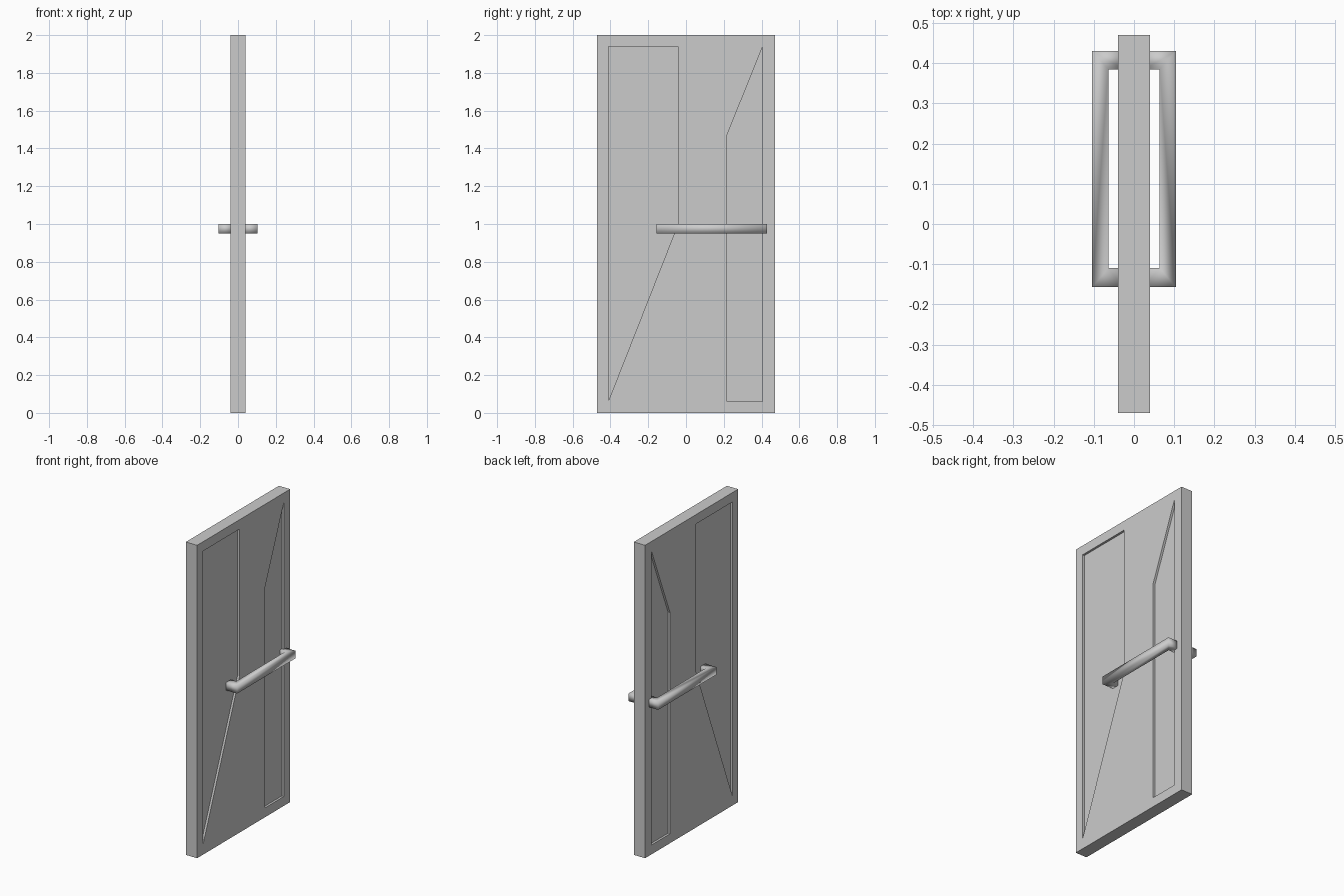
import bpy, bmesh
from mathutils import Vector

if "Cube" in bpy.data.objects:
    bpy.data.objects.remove(bpy.data.objects["Cube"])


def prism(name, pts, offset):
    """Extrude a closed polygon of 3D points along offset."""
    bm = bmesh.new()
    face = bm.faces.new([bm.verts.new(p) for p in pts])
    new = bmesh.ops.extrude_face_region(bm, geom=[face])["geom"]
    bmesh.ops.translate(bm, vec=Vector(offset),
                        verts=[v for v in new if isinstance(v, bmesh.types.BMVert)])
    bmesh.ops.recalc_face_normals(bm, faces=bm.faces)
    return finish(name, bm)


def finish(name, bm):
    mesh = bpy.data.meshes.new(name)
    bm.to_mesh(mesh)
    bm.free()
    obj = bpy.data.objects.new(name, mesh)
    bpy.context.collection.objects.link(obj)
    return obj


# Door slab
T, DEPTH = 0.04, 0.014
door = prism("door_slab", [(-T, -0.47, 0), (-T, 0.47, 0), (-T, 0.47, 2), (-T, -0.47, 2)],
             (2 * T, 0, 0))

# Recessed panels, cut into both faces
panels = {
    "wide_panel": [(-0.41, 1.94), (-0.042, 1.94), (-0.042, 1.0), (-0.41, 0.065)],
    "narrow_panel": [(0.406, 1.94), (0.217, 1.47), (0.217, 0.06), (0.406, 0.06)],
}
for name, outline in panels.items():
    for side in (-1, 1):
        x = side * (T - DEPTH)
        cutter = prism(name + "_cutter", [(x, y, z) for y, z in outline], (side * 0.1, 0, 0))
        cutter.hide_render = True
        mod = door.modifiers.new(name, "BOOLEAN")
        mod.operation, mod.solver, mod.object = "DIFFERENCE", "EXACT", cutter
        bpy.context.view_layer.objects.active = door
        bpy.ops.object.modifier_apply(modifier=mod.name)
        bpy.data.objects.remove(cutter)


# Square-section pull handles, shaded smooth
def handle(name, side):
    outer = [(0.025, -0.157), (0.104, -0.157), (0.104, 0.43), (0.025, 0.43)]
    inner = [(0.025, -0.11), (0.064, -0.11), (0.064, 0.385), (0.025, 0.385)]
    bm = bmesh.new()
    rings = [[bm.verts.new((side * x, y, z)) for (x, y), z in
              ((o, 0.95), (o, 1.0), (i, 1.0), (i, 0.95))] for o, i in zip(outer, inner)]
    for a, b in zip(rings, rings[1:]):
        for k in range(4):
            n = (k + 1) % 4
            bm.faces.new((a[k], a[n], b[n], b[k]))
    bm.faces.new(rings[0])
    bm.faces.new(rings[-1])
    bmesh.ops.recalc_face_normals(bm, faces=bm.faces)
    for f in bm.faces:
        f.smooth = True
    finish(name, bm)


handle("left_handle", -1)
handle("right_handle", 1)
